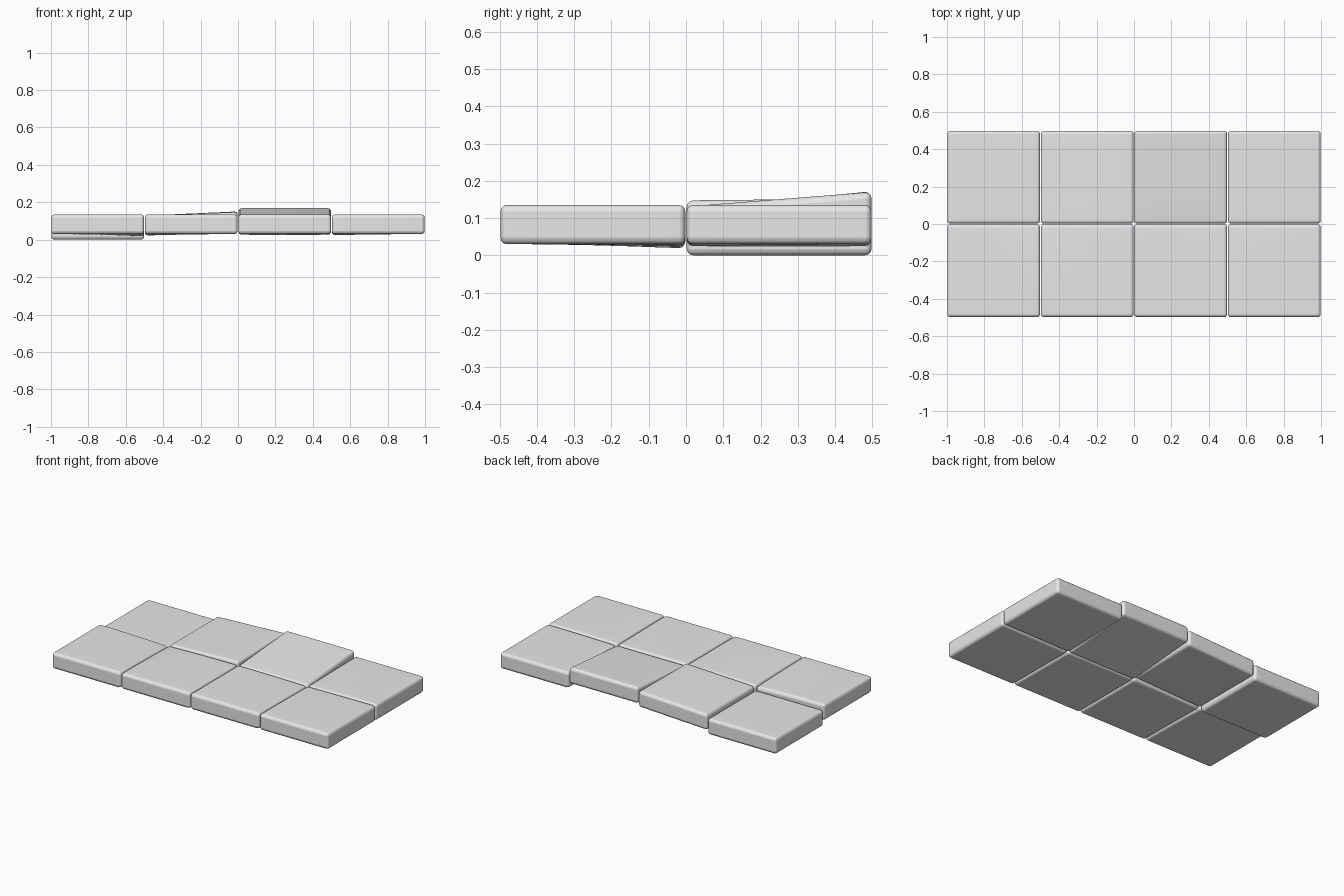
import bpy, bmesh, math

if "Cube" in bpy.data.objects:
    bpy.data.objects.remove(bpy.data.objects["Cube"], do_unlink=True)

SIZE = 0.5
THICK = 0.105
BASE = 0.03      # underside of a level slab
EDGE = 0.018     # rounding of the worn edges

stone = bpy.data.materials.new("light grey stone")
stone.use_nodes = True
colour = (0.8, 0.8, 0.8, 1)
stone.diffuse_color = colour
stone.node_tree.nodes["Principled BSDF"].inputs["Base Color"].default_value = colour


def slab(name, x, y, corners, dip):
    """Rounded slab; corner lifts are right front, left front, right back, left back.
    dip sinks the corner beside the middle joint, as (side, depth)."""
    bm = bmesh.new()
    bmesh.ops.create_cube(bm, size=1)
    bmesh.ops.subdivide_edges(bm, edges=bm.edges[:], cuts=5, use_grid_fill=True)
    bm.normal_update()
    sharp = [e for e in bm.edges if e.calc_face_angle(0) > 1]
    a, b, c, d = corners
    side, depth = dip
    inner = -1 if y > 0 else 1
    for v in bm.verts:
        u, w = v.co.x + 0.5, v.co.y + 0.5
        lift = (a * (1 - u) + b * u) * (1 - w) + (c * (1 - u) + d * u) * w
        # local settling towards the middle joint
        near_x = 0.5 + side * v.co.x
        near_y = 0.5 + inner * v.co.y
        lift -= depth * (near_x * near_y) ** 2
        v.co.x *= SIZE - 0.004
        v.co.y *= SIZE - 0.004
        v.co.z = v.co.z * THICK + lift
    bmesh.ops.bevel(bm, geom=sharp, offset=EDGE, segments=3,
                    profile=0.5, affect="EDGES", clamp_overlap=True)
    bmesh.ops.recalc_face_normals(bm, faces=bm.faces[:])
    mesh = bpy.data.meshes.new(name)
    bm.to_mesh(mesh)
    bm.free()
    mesh.materials.append(stone)
    obj = bpy.data.objects.new(name, mesh)
    obj.location = (x, y, BASE + THICK / 2)
    bpy.context.collection.objects.link(obj)
    bpy.ops.object.select_all(action="DESELECT")
    obj.select_set(True)
    bpy.context.view_layer.objects.active = obj
    bpy.ops.object.shade_smooth_by_angle(angle=math.radians(40))
    obj.modifiers.new("even_shading", "WEIGHTED_NORMAL").keep_sharp = True


LEVEL = (0, 0, 0, 0)

# Front row, from the right end to the left end
front = [(LEVEL, (1, 0.012)), (LEVEL, (-1, 0.008)),
         (LEVEL, (1, 0.004)), (LEVEL, (-1, 0.004))]
# Back row: one sunken slab, one leaning sideways, one lifted at the back, one level
back = [((-0.03,) * 4, (1, 0)),
        ((-0.006, 0.013, -0.006, 0.016), (1, 0)),
        ((-0.004, -0.004, 0.035, 0.035), (1, 0)),
        (LEVEL, (-1, 0.006))]

for row, y, slabs in (("front", -SIZE / 2, front), ("back", SIZE / 2, back)):
    for i, (corners, dip) in enumerate(slabs):
        slab(f"{row}_slab_{i + 1}", (i - 1.5) * SIZE, y, corners, dip)
